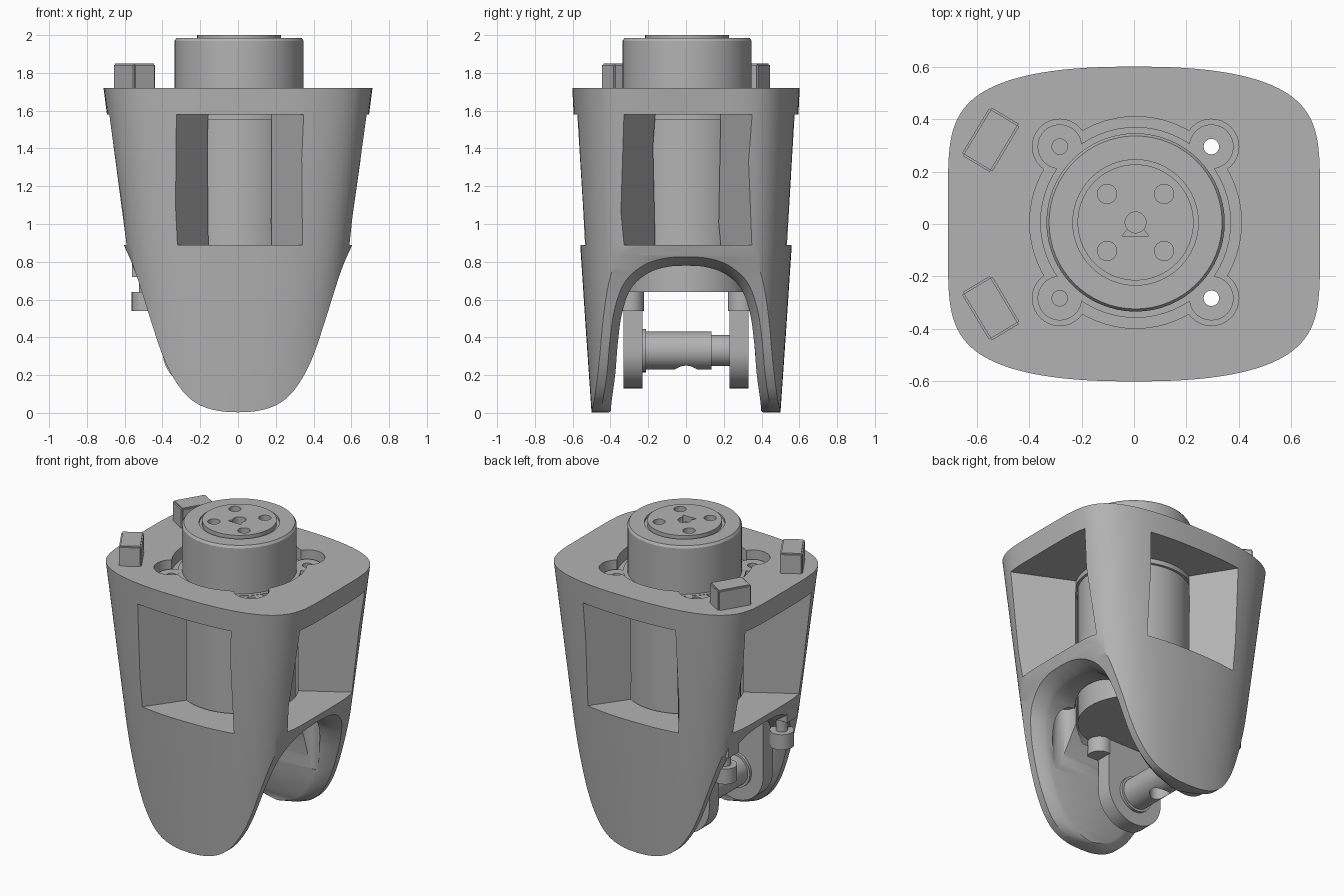
import bpy, bmesh, math
from mathutils import Vector, Matrix

if "Cube" in bpy.data.objects:
    bpy.data.objects.remove(bpy.data.objects["Cube"], do_unlink=True)

grey = bpy.data.materials.new("plain grey")
grey.use_nodes = True
grey.diffuse_color = (0.45, 0.45, 0.45, 1)
grey.node_tree.nodes["Principled BSDF"].inputs["Base Color"].default_value = (0.45, 0.45, 0.45, 1)

CORNERS = [(sx, sy) for sx in (-1, 1) for sy in (-1, 1)]
AX = 0.006          # motor axis offset in x and y
LOBE = 0.29         # bolt lobe distance from the axis


def finish(name, bm):
    bmesh.ops.recalc_face_normals(bm, faces=bm.faces[:])
    me = bpy.data.meshes.new(name)
    bm.to_mesh(me)
    bm.free()
    ob = bpy.data.objects.new(name, me)
    bpy.context.scene.collection.objects.link(ob)
    me.materials.append(grey)
    smooth(me)
    return ob


def smooth(me):
    me.shade_smooth()
    me.set_sharp_from_angle(angle=math.radians(30))


def loft(name, rings):
    bm = bmesh.new()
    loops = [[bm.verts.new(p) for p in ring] for ring in rings]
    for a, b in zip(loops, loops[1:]):
        for i in range(len(a)):
            j = (i + 1) % len(a)
            bm.faces.new((a[i], a[j], b[j], b[i]))
    bm.faces.new(loops[0])
    bm.faces.new(loops[-1])
    return finish(name, bm)


def prism(name, outline, axis, lo, hi):
    """Extrude a 2D outline along x, y or z."""
    put = {"x": lambda p, t: (t, p[0], p[1]),
           "y": lambda p, t: (p[0], t, p[1]),
           "z": lambda p, t: (p[0], p[1], t)}[axis]
    return loft(name, [[put(p, t) for p in outline] for t in (lo, hi)])


def circle(cx, cy, r, n=48, start=0.0, sweep=math.tau):
    return [(cx + r * math.cos(start + sweep * i / n),
             cy + r * math.sin(start + sweep * i / n)) for i in range(n)]


def curve(points, steps=5):
    """Smooth line through a few points."""
    p = [Vector(q) for q in points]
    p = [2 * p[0] - p[1]] + p + [2 * p[-1] - p[-2]]
    out = []
    for a, b, c, d in zip(p, p[1:], p[2:], p[3:]):
        for k in range(steps):
            t = k / steps
            out.append(0.5 * (2 * b + (c - a) * t + (2 * a - 5 * b + 4 * c - d) * t**2
                              + (3 * b - a - 3 * c + d) * t**3))
    return [tuple(v) for v in out] + [tuple(p[-2])]


def mirrored(points):
    """Right half, bottom to top, made into a closed outline."""
    return points + [(-x, y) for x, y in reversed(points) if x > 1e-6]


def boolean(ob, cutter, op="DIFFERENCE"):
    mod = ob.modifiers.new("cut", "BOOLEAN")
    mod.operation, mod.solver, mod.object = op, "EXACT", cutter
    dg = bpy.context.evaluated_depsgraph_get()
    dg.update()
    me = bpy.data.meshes.new_from_object(ob.evaluated_get(dg))
    ob.modifiers.clear()
    ob.data = me
    bpy.data.objects.remove(cutter, do_unlink=True)
    smooth(me)


# Housing: tapered body, flatter on the flanks than on the front
def section(z, hx, hy, n=128):
    ring = []
    for i in range(n):
        c, s = math.cos(math.tau * i / n), math.sin(math.tau * i / n)
        ring.append((math.copysign(abs(c)**(2 / 2.4), c) * hx,
                     math.copysign(abs(s)**(2 / 5.3), s) * hy, z))
    return ring


housing = loft("housing", [section(0, 0.49, 0.50), section(0.45, 0.55, 0.531),
                           section(0.89, 0.605, 0.56), section(1.72, 0.712, 0.602)])

# Rounded tongue shape of the two legs, seen from the front
side = curve([(0, 0.003), (0.1, 0.01), (0.2, 0.04), (0.28, 0.1), (0.35, 0.2), (0.405, 0.32),
              (0.465, 0.5), (0.545, 0.75), (0.605, 0.89)])
boolean(housing, prism("tongue_cutter", mirrored(side + [(0.9, 0.9), (0.9, 1.9)]), "y", -1, 1), "INTERSECT")


def half_width(z):
    for (x0, z0), (x1, z1) in zip(side, side[1:]):
        if z0 <= z <= z1:
            return x0 + (x1 - x0) * (z - z0) / (z1 - z0)
    return side[0][0] if z < side[0][1] else side[-1][0]


# Arch between the legs, with a rounded lip that follows the tongue edge
arch = mirrored(curve([(0.405, -0.1), (0.395, 0.05), (0.375, 0.2), (0.36, 0.38), (0.338, 0.53),
                       (0.29, 0.66), (0.2, 0.74), (0.1, 0.773), (0, 0.78)]))
boolean(housing, prism("arch_cutter", arch, "x", -1, 1))
for sx in (-1, 1):
    rings = []
    for depth, grow in ((0.11, -0.006), (0.07, 0.006), (0.035, 0.021), (0.01, 0.04), (-0.02, 0.06), (-0.4, 0.06)):
        ring = []
        for y, z in arch:
            z2 = z + grow * (max(z, 0) / 0.78)**2
            ring.append((sx * (half_width(z2) - depth), y * (1 + grow / 0.4), z2))
        rings.append(ring)
    boolean(housing, loft("lip_cutter", rings))

# Motor bore and lobed top pocket
boolean(housing, prism("bore_cutter", circle(AX, AX, 0.352, 64), "z", 0.6, 1.9))
boolean(housing, prism("pocket_cutter", circle(AX, AX, 0.405, 64), "z", 1.64, 1.9))
for sx, sy in CORNERS:
    x, y = AX + sx * LOBE, AX + sy * LOBE
    boolean(housing, prism("lobe_cutter", circle(x, y, 0.105, 32), "z", 1.64, 1.9))
    boolean(housing, prism("hole_cutter", circle(x, y, 0.03, 16), "z", 0.2, 1.9))
    boolean(housing, prism("counterbore_cutter", circle(x, y, 0.075, 24), "z", 0.3, 0.8))


# Four flared windows: upright outer edges on a leaning wall
def window(sign, wall, swap):
    ring = []
    for edge, t in ((-1, -0.4), (1, -0.4), (1, 1.6), (-1, 1.6)):
        across = 0.012 + edge * (0.172 + 0.168 * t)
        out = sign * (0.31 + (wall - 0.31) * t)
        ring.append((out, across) if swap else (across, out))
    return ring


for sign in (-1, 1):
    for swap, low, high in ((False, 0.545, 0.578), (True, 0.59, 0.68)):
        rings = [[(x, y, z) for x, y in window(sign, wall, swap)] for wall, z in ((low, 0.89), (high, 1.58))]
        boolean(housing, loft("window_cutter", rings))

# Motor: turned profile
bm = bmesh.new()
profile = [(0, 0.64), (0.335, 0.64), (0.335, 1.55), (0.351, 1.55), (0.351, 1.66), (0.341, 1.66),
           (0.341, 1.97), (0.331, 1.985), (0.24, 1.985), (0.24, 1.97), (0.222, 1.97),
           (0.222, 2.0), (0, 2.0)]
verts = [bm.verts.new((r + AX, AX, z)) for r, z in profile]
edges = [bm.edges.new(e) for e in zip(verts, verts[1:])]
bmesh.ops.spin(bm, geom=verts + edges, cent=(AX, AX, 0), axis=(0, 0, 1),
               angle=math.tau, steps=64, use_duplicate=False)
bmesh.ops.remove_doubles(bm, verts=bm.verts[:], dist=1e-4)
motor = finish("motor", bm)
for sx, sy in CORNERS:
    boolean(motor, prism("screw_hole", circle(AX + sx * 0.109, AX + sy * 0.109, 0.037, 24), "z", 1.94, 2.1))
boolean(motor, prism("centre_hole", circle(AX, AX, 0.04, 32), "z", 1.95, 2.1))
boolean(motor, prism("centre_notch", [(-0.045, -0.045), (0.055, -0.045), (0.006, 0.02)], "z", 1.96, 2.1))

# Motor flange with four drilled ears
prism("flange", circle(AX, AX, 0.365, 64), "z", 1.645, 1.67)
for sx, sy in CORNERS:
    x, y = AX + sx * LOBE, AX + sy * LOBE
    ear = prism("flange_ear", circle(x, y, 0.085, 32), "z", 1.643, 1.668)
    boolean(ear, prism("ear_hole", circle(x, y, 0.03, 16), "z", 1.5, 1.8))

# Two locating blocks on the top plate
for sy, label in ((1, "back"), (-1, "front")):
    bm = bmesh.new()
    bmesh.ops.create_cube(bm, size=1)
    bmesh.ops.scale(bm, vec=(0.135, 0.215, 0.14), verts=bm.verts[:])
    bmesh.ops.bevel(bm, geom=bm.edges[:], offset=0.008, segments=2, affect="EDGES")
    turn = Matrix.Translation((-0.548, 0.322 * sy, 1.78)) @ Matrix.Rotation(math.radians(-31 * sy), 4, "Z")
    bmesh.ops.transform(bm, matrix=turn, verts=bm.verts[:])
    finish(label + "_block", bm)

# Hanging brackets with bolts
PX, PZ = -0.2, 0.33
for sy, label in ((1, "back"), (-1, "front")):
    lo, hi = sorted((0.23 * sy, 0.33 * sy))
    plate = circle(PX, PZ, 0.2, 24, math.pi, math.pi) + [(PX + 0.2, PZ), (PX + 0.2, 0.78), (PX - 0.2, 0.78)]
    prism(label + "_bracket", plate, "y", lo, hi)
    lo, hi = sorted((0.25 * sy, 0.36 * sy))
    prism(label + "_bracket_tab", [(-0.56, 0.72), (0.04, 0.72), (0.04, 0.8), (-0.56, 0.8)], "y", lo, hi)
    for x in (-0.49, 0.02):
        prism(label + "_bolt_head", circle(x, 0.295 * sy, 0.073, 24), "z", 0.54, 0.64)
        prism(label + "_bolt_shank", circle(x, 0.295 * sy, 0.035, 20), "z", 0.63, 0.75)

# Cross shaft with a bore from below
shaft = prism("shaft", circle(PX, PZ, 0.1), "y", -0.235, 0.135)
boolean(shaft, prism("shaft_bore", circle(PX, 0, 0.06, 32), "z", 0.1, 0.34))
prism("shaft_end", circle(PX, PZ, 0.083), "y", 0.13, 0.235)
prism("shaft_collar", circle(PX, PZ, 0.115), "y", -0.235, -0.212)
